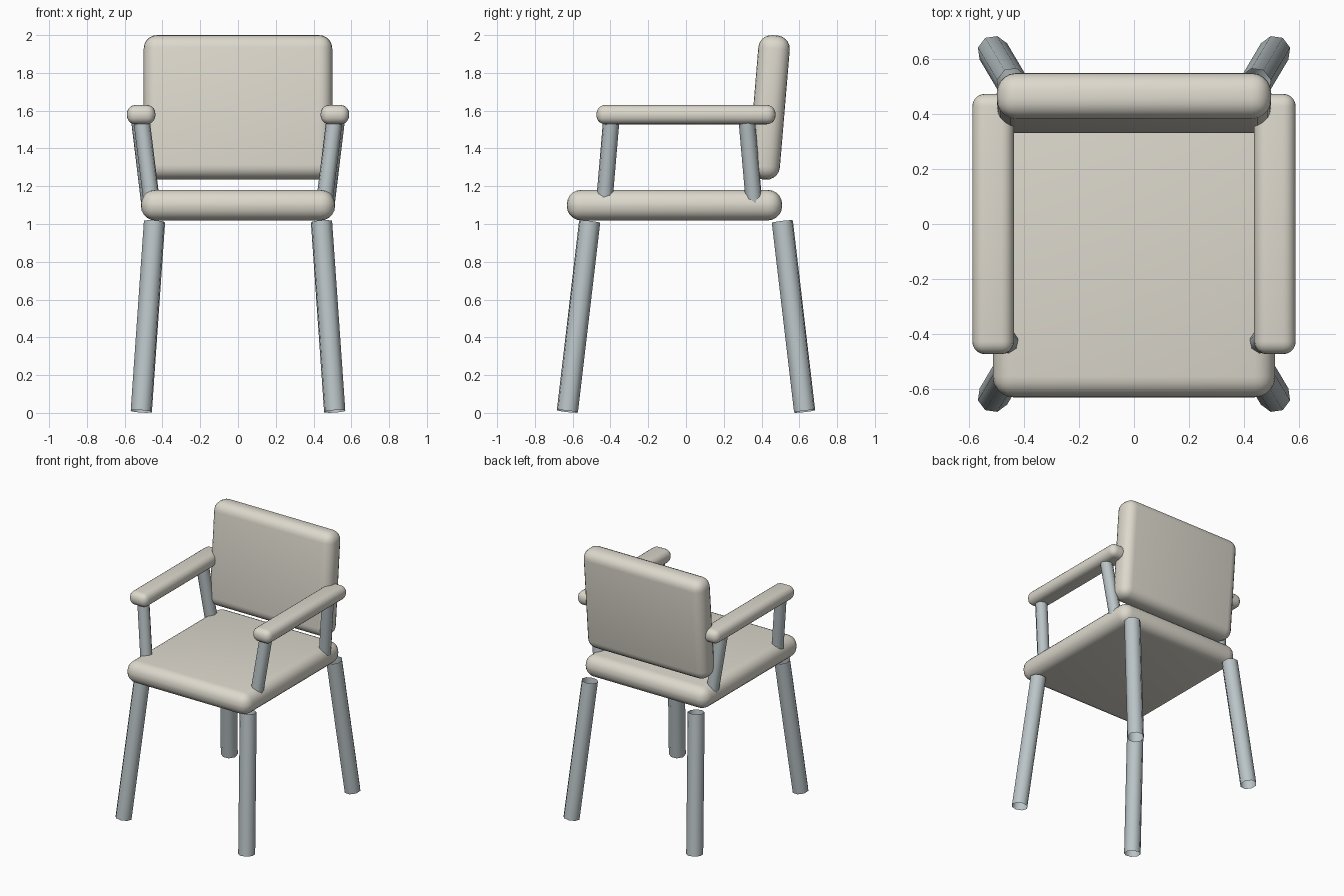
import bpy, math
from mathutils import Vector

if "Cube" in bpy.data.objects:
    bpy.data.objects.remove(bpy.data.objects["Cube"])


def material(name, rgb):
    m = bpy.data.materials.new(name)
    m.diffuse_color = (*rgb, 1)
    m.use_nodes = True
    m.node_tree.nodes["Principled BSDF"].inputs["Base Color"].default_value = m.diffuse_color
    return m


CREAM = material("cream_padding", (0.72, 0.69, 0.61))
STEEL = material("grey_metal", (0.49, 0.55, 0.57))


def padded_box(name, center, size, radius, tilt=0.0):
    """Cushion-like box with rounded edges."""
    bpy.ops.mesh.primitive_cube_add(size=1, location=center)
    ob = bpy.context.object
    ob.name = name
    ob.scale = size
    bpy.ops.object.transform_apply(location=False, rotation=False, scale=True)
    ob.rotation_euler.x = tilt
    bev = ob.modifiers.new("round_edges", 'BEVEL')
    bev.width = radius
    bev.segments = 5
    bev.limit_method = 'NONE'
    bpy.ops.object.modifier_apply(modifier=bev.name)
    bpy.ops.object.shade_smooth_by_angle(angle=math.radians(40))
    ob.data.materials.append(CREAM)
    return ob


def tube(name, start, end, radius):
    """Eight-sided open tube between two points."""
    a, b = Vector(start), Vector(end)
    bpy.ops.mesh.primitive_cylinder_add(
        vertices=8, radius=radius, depth=(b - a).length,
        end_fill_type='NOTHING', location=(a + b) / 2)
    ob = bpy.context.object
    ob.name = name
    ob.rotation_euler = (b - a).to_track_quat('Z', 'Y').to_euler()
    bpy.ops.object.shade_smooth_by_angle(angle=math.radians(60))
    ob.data.materials.append(STEEL)
    return ob


# Seat and leaning backrest
padded_box("seat", (0, -0.061, 1.10), (1.028, 1.14, 0.162), 0.076)
padded_box("backrest", (0, 0.44, 1.6175), (0.998, 0.167, 0.765), 0.07,
           tilt=-math.radians(4.8))

for side, s in (("left", -1), ("right", 1)):
    # Armrest pad
    padded_box(f"{side}_armrest", (s * 0.513, 0, 1.579), (0.151, 0.948, 0.102), 0.046)
    # Armrest supports, sunk into the seat and the pad
    tube(f"{side}_front_arm_support",
         (s * 0.455, -0.434, 1.10), (s * 0.510, -0.396, 1.545), 0.044)
    tube(f"{side}_rear_arm_support",
         (s * 0.467, 0.362, 1.09), (s * 0.522, 0.322, 1.545), 0.044)
    # Splayed legs
    tube(f"{side}_front_leg",
         (s * 0.512, -0.628, 0.008), (s * 0.442, -0.510, 1.013), 0.058)
    tube(f"{side}_rear_leg",
         (s * 0.512, 0.628, 0.008), (s * 0.442, 0.510, 1.013), 0.058)
